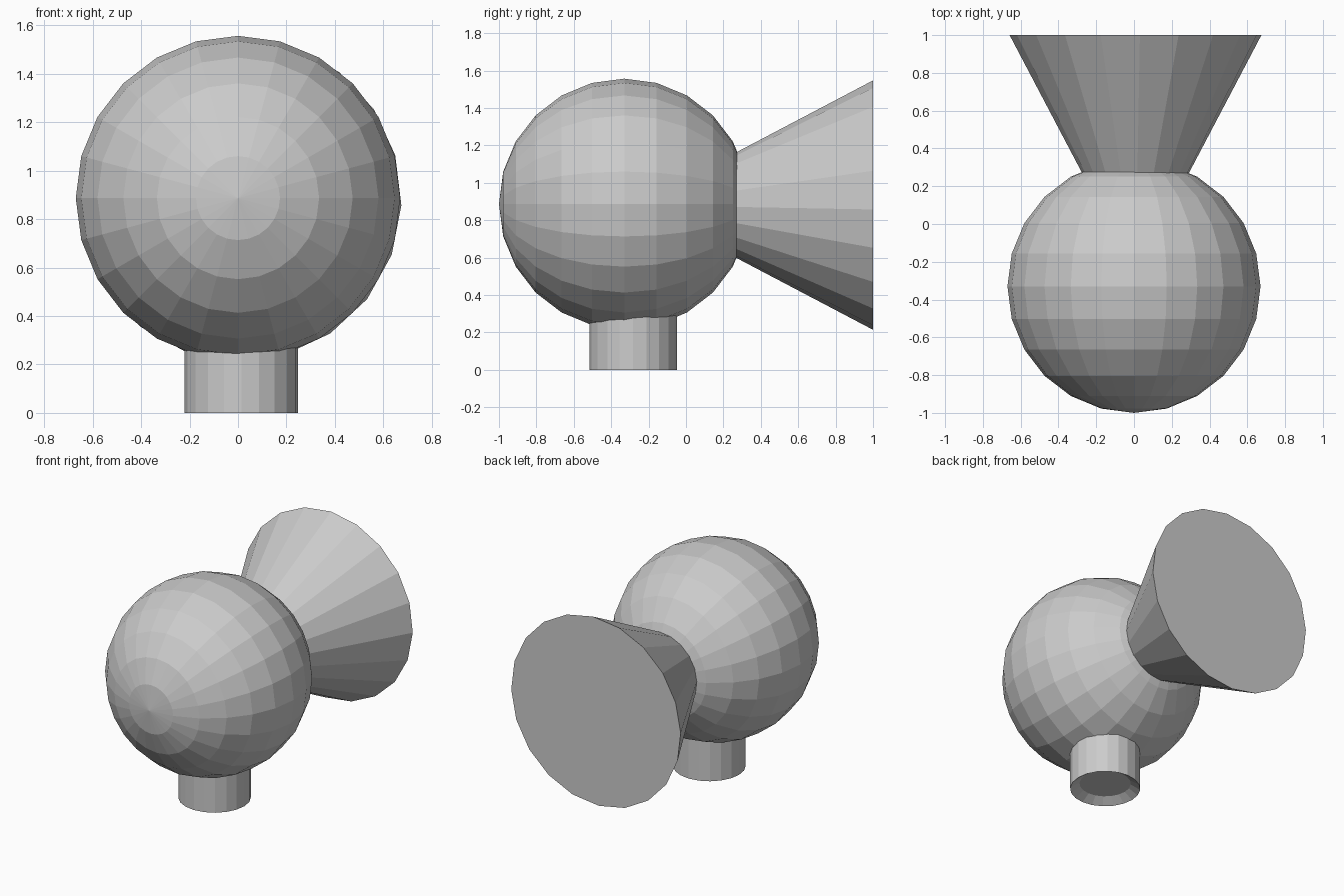
import bpy
import bmesh
from math import radians
from mathutils import Matrix, Vector

cube = bpy.data.objects.get("Cube")
if cube:
    bpy.data.objects.remove(cube, do_unlink=True)

# Single grey material
grey = bpy.data.materials.new("light_grey")
grey.use_nodes = True
colour = (0.6, 0.6, 0.6, 1)
grey.diffuse_color = colour
grey.node_tree.nodes["Principled BSDF"].inputs["Base Color"].default_value = colour


def finish(name, bm, location, rotation=None):
    """Place the geometry, flat shaded, as a named object."""
    if rotation:
        bmesh.ops.transform(bm, matrix=rotation, verts=bm.verts)
    bmesh.ops.translate(bm, vec=Vector(location), verts=bm.verts)
    bmesh.ops.recalc_face_normals(bm, faces=bm.faces)
    mesh = bpy.data.meshes.new(name)
    bm.to_mesh(mesh)
    bm.free()
    mesh.materials.append(grey)
    obj = bpy.data.objects.new(name, mesh)
    bpy.context.collection.objects.link(obj)
    return obj


# Round body, with its poles at the front and back
bm = bmesh.new()
bmesh.ops.create_uvsphere(bm, u_segments=24, v_segments=12, radius=0.67)
finish("round_body", bm, (0, -0.33, 0.887), Matrix.Rotation(radians(90), 4, "X"))

# Flared cone behind the body, wide closed end facing back
bm = bmesh.new()
bmesh.ops.create_cone(bm, cap_ends=True, segments=20, radius1=0.283,
                      radius2=0.667, depth=0.73)
turn = Matrix.Rotation(radians(-90), 4, "X") @ Matrix.Rotation(radians(2), 4, "Z")
finish("rear_cone", bm, (0.008, 0.635, 0.881), turn)

# Short foot with a shallow recess underneath
bm = bmesh.new()
bmesh.ops.create_cone(bm, cap_ends=True, segments=20, radius1=0.234,
                      radius2=0.234, depth=0.34)
bottom = min(bm.faces, key=lambda f: f.calc_center_median().z)
bmesh.ops.inset_region(bm, faces=[bottom], thickness=0.062, use_even_offset=True)
bmesh.ops.translate(bm, vec=(0, 0, 0.04), verts=bottom.verts)
finish("foot", bm, (0.014, -0.283, 0.17))
